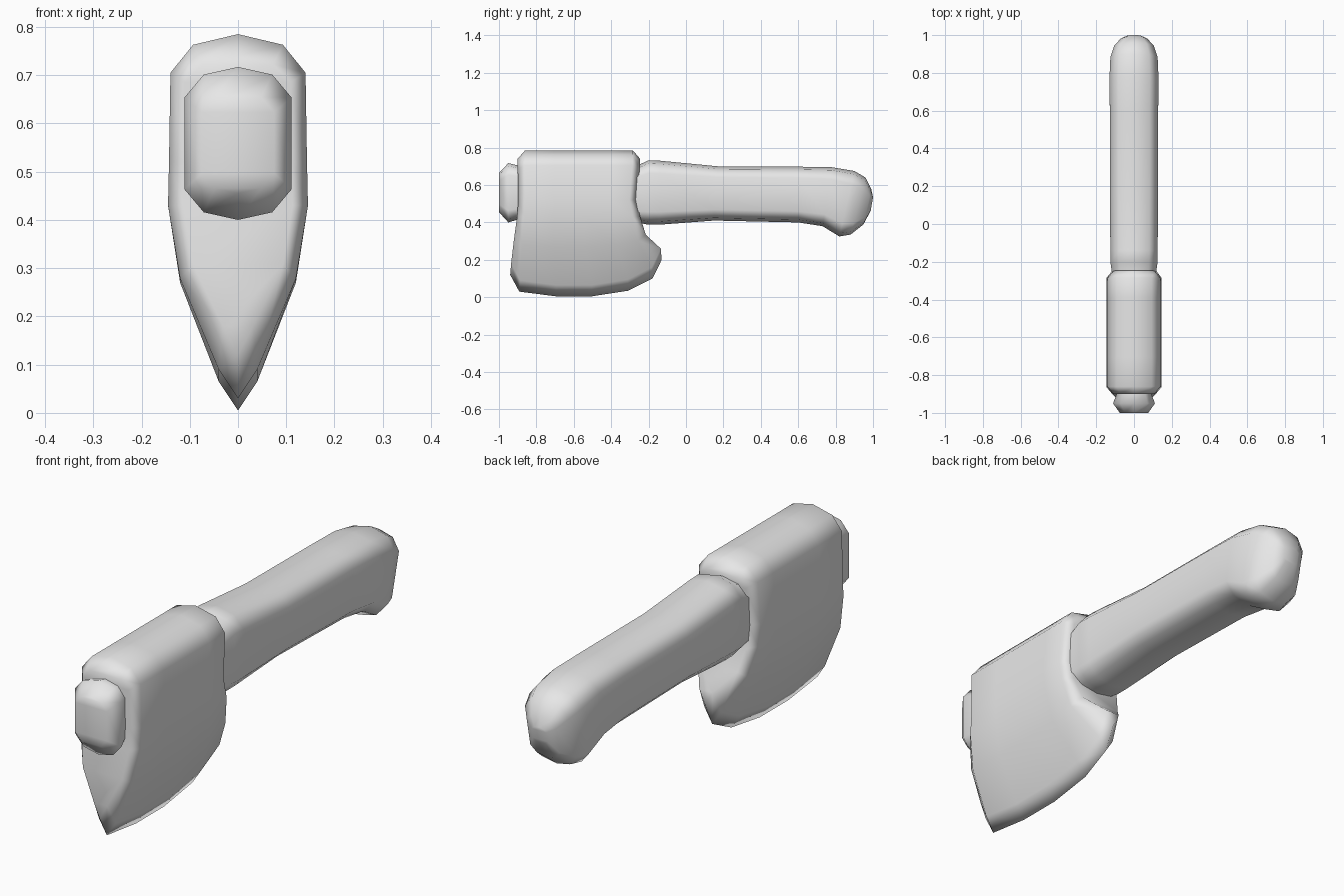
import bpy
import bmesh

cube = bpy.data.objects.get("Cube")
if cube:
    bpy.data.objects.remove(cube)

GREY = (0.8, 0.8, 0.8, 1)
grey = bpy.data.materials.new("plain grey")
grey.use_nodes = True
grey.diffuse_color = GREY
grey.node_tree.nodes["Principled BSDF"].inputs["Base Color"].default_value = GREY


def loft(name, half_rings):
    """Mirror half sections (top centre to bottom centre) and skin them."""
    bm = bmesh.new()
    rings = []
    for half in half_rings:
        right = [bm.verts.new(p) for p in half]
        left = [bm.verts.new((-x, y, z)) for x, y, z in half[1:-1]]
        rings.append(right + left[::-1])
    n = len(rings[0])
    for a, b in zip(rings, rings[1:]):
        for i in range(n):
            j = (i + 1) % n
            bm.faces.new((a[i], a[j], b[j], b[i]))
    # Close both ends with strips running from side to side
    for r in (rings[0], rings[-1]):
        bm.faces.new((r[0], r[1], r[-1]))
        for i in range(1, n // 2 - 1):
            bm.faces.new((r[i], r[i + 1], r[-i - 1], r[-i]))
        bm.faces.new((r[n // 2 - 1], r[n // 2], r[n // 2 + 1]))
    bmesh.ops.recalc_face_normals(bm, faces=bm.faces[:])
    mesh = bpy.data.meshes.new(name)
    bm.to_mesh(mesh)
    bm.free()
    mesh.materials.append(grey)
    mesh.shade_smooth()
    obj = bpy.data.objects.new(name, mesh)
    bpy.context.collection.objects.link(obj)
    obj.modifiers.new("Weighted Normals", 'WEIGHTED_NORMAL')


# Axe head: rows of half width, height, front y, back y, edge lift, end drop
ROWS = [
    (0, .785, -.90, -.245, 0, .045),
    (.093, .763, -.90, -.245, 0, .04),
    (.14, .705, -.90, -.248, 0, .02),
    (.143, .52, -.897, -.265, 0, 0),
    (.145, .43, -.903, -.245, 0, 0),
    (.12, .27, -.92, -.215, .33, 0),
    (.04, .065, -.935, -.135, 1, 0),
    (0, .005, -.94, -.13, 1, 0),
]
# Stations along the head: fraction of length, lift of the cutting edge
STATIONS = [(0, .115), (.06, .025), (.3, 0), (.54, 0),
            (.78, .03), (.94, .095), (1, .195)]
head = []
for t, lift in STATIONS:
    end = t in (0, 1)
    head.append([(w * (.78 if end else 1), front + t * (back - front),
                  z + lift * follow - (drop if end else 0))
                 for w, z, front, back, follow, drop in ROWS])
loft("axe_head", head)

# Handle: top y, top z, bottom y, bottom z, half width of each section
SECTION = [(0, 0), (.64, .05), (1, .2), (1, .8), (.64, .95), (0, 1)]
HANDLE = [
    (-1, .665, -1, .455, .075),
    (-.95, .717, -.95, .40, .111),
    (-.9, .705, -.9, .415, .092),
    (-.27, .70, -.27, .40, .115),
    (-.2, .732, -.2, .388, .125),
    (-.14, .73, -.14, .388, .125),
    (.17, .70, .15, .41, .128),
    (.6, .698, .6, .40, .128),
    (.78, .695, .73, .38, .13),
    (.9, .675, .82, .325, .125),
    (.96, .64, .88, .335, .105),
    (.99, .58, .95, .39, .07),
    (1, .535, .988, .465, .035),
]
loft("handle", [[(w * u, ty + v * (by - ty), tz + v * (bz - tz))
                 for u, v in SECTION]
                for ty, tz, by, bz, w in HANDLE])
